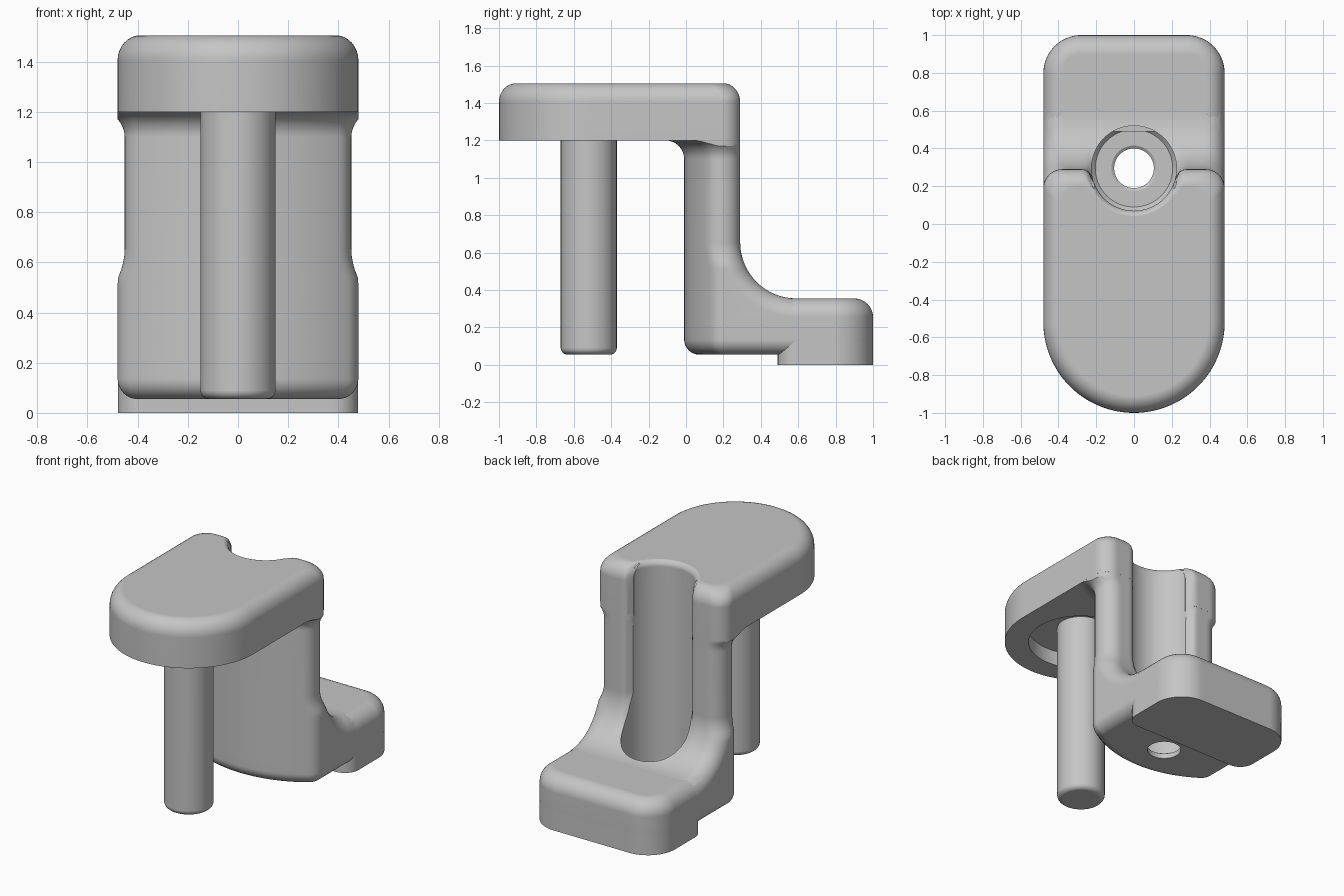
import bpy, bmesh
from math import sin, cos, pi, sqrt

if "Cube" in bpy.data.objects:
    bpy.data.objects.remove(bpy.data.objects["Cube"])

grey = bpy.data.materials.new("plain grey")
grey.use_nodes = True
grey.diffuse_color = (0.56, 0.56, 0.56, 1)
grey.node_tree.nodes["Principled BSDF"].inputs["Base Color"].default_value = (0.56, 0.56, 0.56, 1)

HALF = 0.48       # half width of the whole part
BACK = 0.29       # rear face of column and top plate
BORE = 0.225      # radius of the tool groove
LIP = 0.05        # rounding of the groove edges
EDGE = 0.1        # rounding of the outer edges
BOW = 0.77        # radius of the column's bowed front
BOW_Y = BOW - 0.01
STEPS = 72
ARC = [i / 8 * pi / 2 for i in range(9)]


def root(v):
    return sqrt(max(v, 0))


def rounding(x, width, r):
    """Setback of an edge rounded with radius r that ends at |x| = width."""
    over = min(max(abs(x) - (width - r), 0), r)
    return r - root(r * r - over * over)


def groove_lip(x):
    over = min(max(BORE + LIP - abs(x), 0), LIP)
    return LIP - root(LIP * LIP - over * over)


def section(z, width, front, back):
    """Closed outline between a front and a back curve y(x)."""
    if front(width) > back(width) - 0.003:
        low, high = 0.3, width
        for _ in range(30):
            mid = (low + high) / 2
            if front(mid) > back(mid) - 0.003:
                high = mid
            else:
                low = mid
        width = low
    xs = [width * sin(pi * (k / STEPS - 0.5)) for k in range(STEPS + 1)]
    return [(x, front(x), z) for x in xs] + [(x, back(x), z) for x in reversed(xs)]


def make_object(name, bm):
    bmesh.ops.recalc_face_normals(bm, faces=bm.faces)
    mesh = bpy.data.meshes.new(name)
    bm.to_mesh(mesh)
    bm.free()
    mesh.materials.append(grey)
    ob = bpy.data.objects.new(name, mesh)
    bpy.context.collection.objects.link(ob)
    return ob


def loft(name, rings):
    bm = bmesh.new()
    rows = [[bm.verts.new(p) for p in ring] for ring in rings]
    for a, b in zip(rows, rows[1:]):
        for i in range(len(a)):
            j = (i + 1) % len(a)
            bm.faces.new((a[i], a[j], b[j], b[i]))
    bm.faces.new(rows[0][::-1])
    bm.faces.new(rows[-1])
    return make_object(name, bm)


def lathe(name, y, profile, sides=64):
    """Turned solid from (radius, z) points, closed with flat ends."""
    angles = [2 * pi * i / sides for i in range(sides)]
    return loft(name, [[(r * cos(a), y + r * sin(a), z) for a in angles] for r, z in profile])


def activate(ob):
    bpy.ops.object.select_all(action='DESELECT')
    ob.select_set(True)
    bpy.context.view_layer.objects.active = ob


def cut(ob, cutter):
    mod = ob.modifiers.new("cut", 'BOOLEAN')
    mod.operation, mod.solver, mod.object = 'DIFFERENCE', 'EXACT', cutter
    activate(ob)
    bpy.ops.object.modifier_apply(modifier=mod.name)


# Top plate: round front, flat grooved back, softened upper rim
def plate_ring(z, t):
    w = HALF - t
    return section(z, w, lambda x: -0.52 - root(w * w - x * x),
                   lambda x: BACK - t - rounding(x, w, EDGE) - groove_lip(x))


top_plate = loft("top_plate", [plate_ring(1.2, 0)] +
                 [plate_ring(1.405 + 0.1 * sin(a), 0.09 * (1 - cos(a))) for a in ARC])


# Column: bowed front, rolled rear edges, flared neck, hollow sweep to the foot
def column_ring(z, t=0.0, flare=0.0):
    sweep = 0.3
    fall = max(0.655 - z, 0)
    grow = flare - t
    lip = max(0, 1 - fall / 0.25)

    def rear(d):
        return BACK + sweep - 0.0003 - root((sweep + d) ** 2 - fall ** 2)

    # centre of the ball that rounds the rear edge against the bowed front
    inner = BOW - EDGE
    ball_x = min(HALF - EDGE, root(inner ** 2 - (BOW_Y - rear(EDGE)) ** 2))
    ball_y = BOW_Y - root(inner ** 2 - ball_x ** 2)
    width = min(HALF - 0.0003 - t, ball_x + EDGE + grow)

    def front(x):
        if abs(x) <= ball_x * (BOW + grow) / inner:
            return BOW_Y - root((BOW + grow) ** 2 - x * x)
        return ball_y - root((EDGE + grow) ** 2 - (abs(x) - ball_x) ** 2)

    def back(x):
        return rear(rounding(x, width, EDGE) + lip * groove_lip(x))

    return section(z, width, front, back)


rows = [column_ring(0.055 + 0.08 * (1 - cos(a)), t=0.08 * (1 - sin(a))) for a in ARC]
rows += [column_ring(0.2)] + [column_ring(0.255 + 0.01 * i) for i in range(10)]
rows += [column_ring(0.655 - 0.3 * cos(i / 16 * pi / 2)) for i in range(17)]
rows += [column_ring(1.1 + 0.1 * sin(a), flare=0.1 * (1 - cos(a))) for a in ARC]
rows += [column_ring(1.201, flare=0.1)]
column = loft("column", rows)


# Foot: block with rounded rear corners and softened rims
def foot_ring(z, t):
    w = HALF - 0.0006 - t
    return section(z, w, lambda x: 0.45, lambda x: 1 - t - rounding(x, w, 0.2 - t))


foot = loft("foot", [foot_ring(0.0555 + 0.08 * (1 - cos(a)), 0.08 * (1 - sin(a))) for a in ARC] +
            [foot_ring(0.255 + 0.1 * sin(a), 0.1 * (1 - cos(a))) for a in ARC])


# Contact pad under the foot
def pad_ring(z):
    w = HALF - 0.0009
    return section(z, w, lambda x: 0.49 + rounding(x, w, 0.1),
                   lambda x: 0.9997 - rounding(x, w, 0.2))


pad = loft("contact_pad", [pad_ring(0), pad_ring(0.15)])

# Tool groove with a bolt hole at the bottom
bore = lathe("groove_cutter", 0.295, [(0.105, -0.1), (0.105, 0.09), (0.12, 0.1), (0.205, 0.1),
             (BORE, 0.12), (BORE, 1.465)] +
             [(BORE + 0.04 * (1 - cos(a)), 1.467 + 0.04 * sin(a)) for a in ARC[1:]] +
             [(BORE + 0.04, 1.6)])
for ob in (top_plate, column, foot):
    cut(ob, bore)

# Round pocket under the plate, around the pin
pocket = lathe("pocket_cutter", -0.52, [(0.33, 1.1), (0.33, 1.3)])
cut(top_plate, pocket)
for helper in (bore, pocket):
    bpy.data.objects.remove(helper)

# Pin hanging from the plate
pin = lathe("pin", -0.52, [(0.15 - 0.035 * (1 - sin(a)), 0.055 + 0.035 * (1 - cos(a))) for a in ARC] +
            [(0.15, 1.35)])

# Smooth shading with crisp edges and flat faces kept flat
for ob in (top_plate, column, foot, pad, pin):
    activate(ob)
    bpy.ops.object.shade_smooth_by_angle(angle=pi / 6)
    mod = ob.modifiers.new("even_normals", 'WEIGHTED_NORMAL')
    mod.keep_sharp = True
